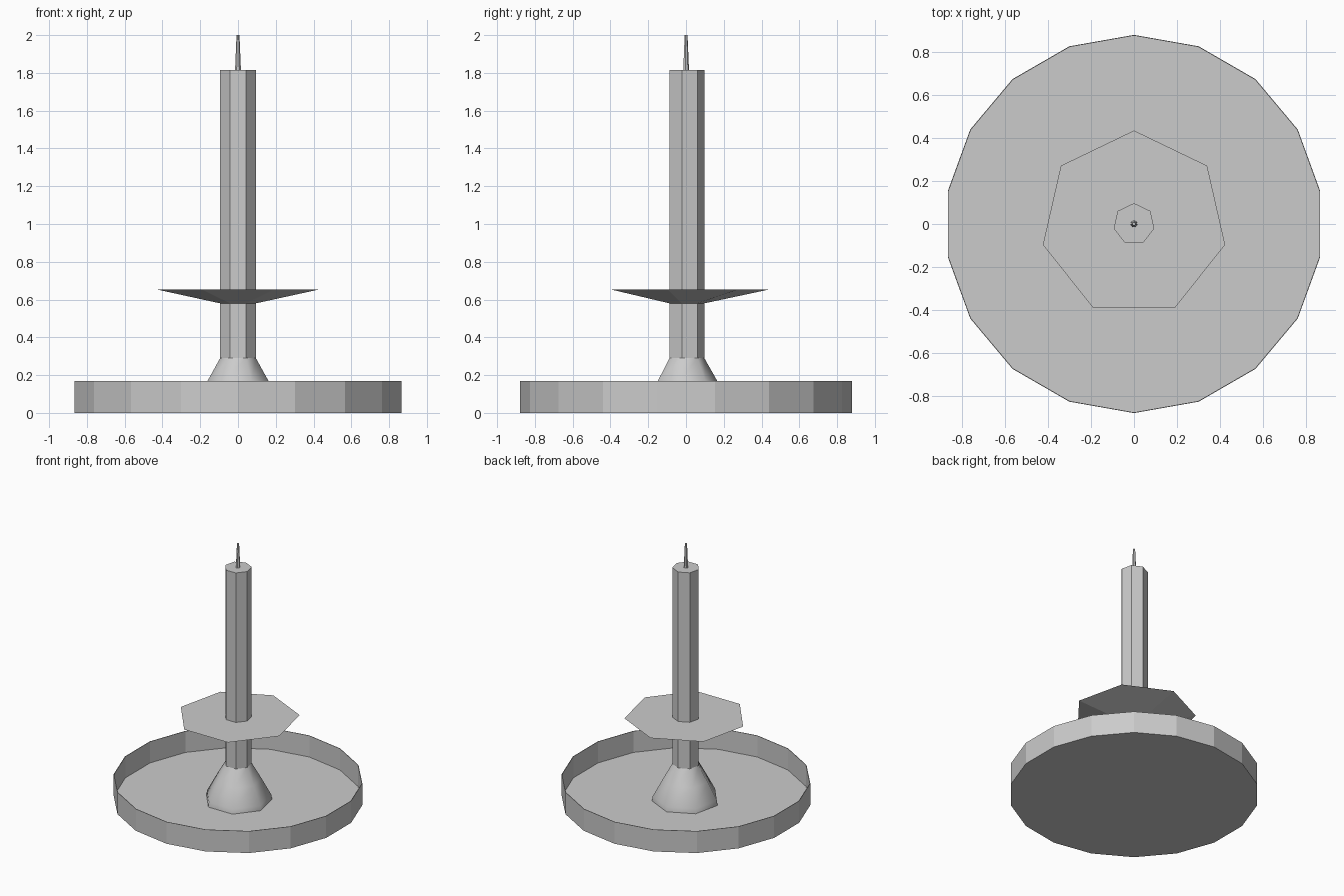
import bpy, bmesh
from math import sin, cos, pi, radians

cube = bpy.data.objects.get("Cube")
if cube:
    bpy.data.objects.remove(cube, do_unlink=True)

stone = bpy.data.materials.new("plain_grey")
stone.use_nodes = True
grey = (0.6, 0.6, 0.6, 1)
stone.diffuse_color = grey
stone.node_tree.nodes["Principled BSDF"].inputs["Base Color"].default_value = grey


def lathe(name, sides, profile, cap_bottom=True, cap_top=True, smooth=None):
    """Stack rings of (radius, z), each with a corner pointing to the back."""
    bm = bmesh.new()
    rings = []
    for r, z in profile:
        angles = [pi / 2 + 2 * pi * i / sides for i in range(sides)]
        rings.append([bm.verts.new((r * cos(a), r * sin(a), z)) for a in angles])
    for low, high in zip(rings, rings[1:]):
        for i in range(sides):
            j = (i + 1) % sides
            bm.faces.new((low[i], low[j], high[j], high[i]))
    if cap_bottom:
        bm.faces.new(rings[0][::-1])
    if cap_top:
        bm.faces.new(rings[-1])
    mesh = bpy.data.meshes.new(name)
    bm.to_mesh(mesh)
    bm.free()
    mesh.materials.append(stone)
    obj = bpy.data.objects.new(name, mesh)
    bpy.context.collection.objects.link(obj)
    if smooth:
        bpy.ops.object.select_all(action="DESELECT")
        obj.select_set(True)
        bpy.context.view_layer.objects.active = obj
        bpy.ops.object.shade_smooth_by_angle(angle=radians(smooth))
    return obj


# Shallow thin-walled basin, open at the top
lathe("basin", 18, [(0.88, 0), (0.88, 0.17), (0.876, 0.17), (0.876, 0.004)])

# Flared foot of the column
lathe("column_foot", 7, [(0.24, 0.004), (0.235, 0.04), (0.165, 0.17), (0.097, 0.29)],
      cap_bottom=False, cap_top=False, smooth=60)

# Column shaft
lathe("column", 7, [(0.097, 0.29), (0.097, 1.815)], cap_bottom=False)

# Upper dish with a flat top
lathe("upper_dish", 7, [(0.097, 0.58), (0.435, 0.652)])

# Water spout
lathe("spout", 7, [(0.016, 1.815), (0.008, 2.0)], cap_bottom=False)
